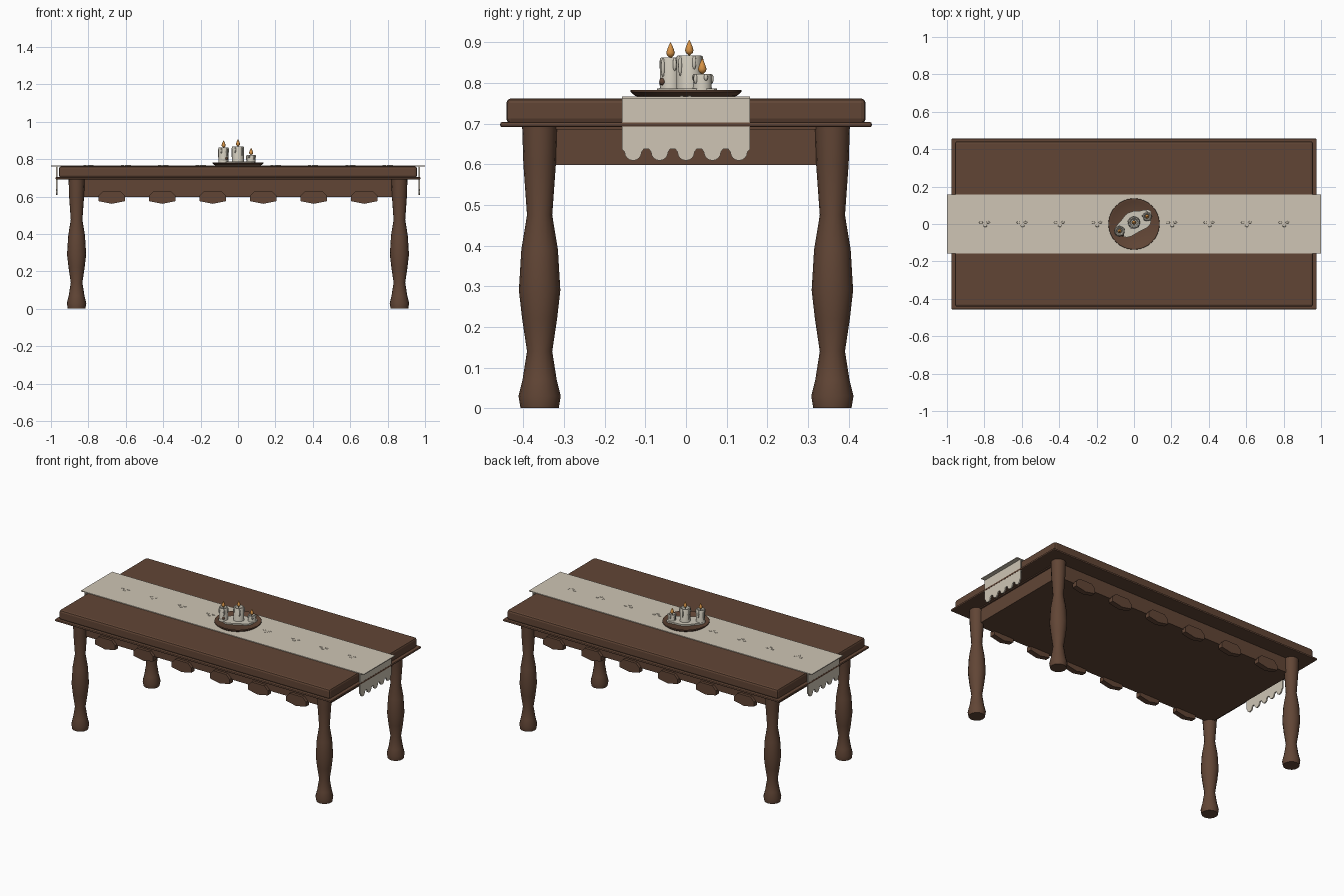
import bpy, bmesh, math
from mathutils import Matrix, Vector

cube = bpy.data.objects.get("Cube")
if cube:
    bpy.data.objects.remove(cube, do_unlink=True)


def material(name, rgb):
    m = bpy.data.materials.new(name)
    m.use_nodes = True
    m.diffuse_color = (*rgb, 1)
    m.node_tree.nodes["Principled BSDF"].inputs["Base Color"].default_value = (*rgb, 1)
    return m


WOOD = material("brown wood", (0.12, 0.06, 0.036))
CLOTH = material("cream linen", (0.62, 0.56, 0.46))
WAX = material("ivory wax", (0.62, 0.58, 0.49))
FLAME = material("orange flame", (0.68, 0.29, 0.06))
WICK = material("dark wick", (0.03, 0.02, 0.015))


def finish(bm, name, mat, smooth=None):
    bmesh.ops.recalc_face_normals(bm, faces=bm.faces)
    mesh = bpy.data.meshes.new(name)
    bm.to_mesh(mesh)
    bm.free()
    mesh.materials.append(mat)
    ob = bpy.data.objects.new(name, mesh)
    bpy.context.collection.objects.link(ob)
    if smooth:
        bpy.ops.object.select_all(action='DESELECT')
        ob.select_set(True)
        bpy.context.view_layer.objects.active = ob
        bpy.ops.object.shade_smooth_by_angle(angle=math.radians(smooth))
    return ob


def box(name, half_x, half_y, z0, z1, mat, bevel=0):
    bm = bmesh.new()
    bmesh.ops.create_cube(bm, size=1)
    for v in bm.verts:
        v.co = Vector((v.co.x * 2 * half_x, v.co.y * 2 * half_y,
                       z0 + (v.co.z + 0.5) * (z1 - z0)))
    if bevel:
        bmesh.ops.bevel(bm, geom=bm.edges[:], offset=bevel, segments=2,
                        profile=0.5, affect='EDGES')
    return finish(bm, name, mat)


def lathe(name, profile, mat, at=(0, 0, 0), sides=16, smooth=40):
    """Revolve (radius, height) points round z, with closed ends."""
    bm = bmesh.new()
    rings = []
    for r, z in profile:
        rings.append([bm.verts.new((at[0] + r * math.cos(a), at[1] + r * math.sin(a), at[2] + z))
                      for a in (2 * math.pi * i / sides for i in range(sides))])
    for low, high in zip(rings, rings[1:]):
        for i in range(sides):
            j = (i + 1) % sides
            bm.faces.new((low[i], low[j], high[j], high[i]))
    bm.faces.new(rings[0][::-1])
    bm.faces.new(rings[-1])
    return finish(bm, name, mat, smooth)


def plate(name, outline, place, depth, mat):
    """Extrude a flat outline; place maps (u, v) to a 3D point."""
    bm = bmesh.new()
    face = bm.faces.new([bm.verts.new(place(u, v)) for u, v in outline])
    out = bmesh.ops.extrude_face_region(bm, geom=[face])
    for v in out["geom"]:
        if isinstance(v, bmesh.types.BMVert):
            v.co += Vector(depth)
    return finish(bm, name, mat)


def blob(name, at, size, mat):
    bm = bmesh.new()
    bmesh.ops.create_uvsphere(bm, u_segments=10, v_segments=6, radius=1,
                              matrix=Matrix.Translation(at) @ Matrix.Diagonal((*size, 1)))
    return finish(bm, name, mat, 60)


# Table top: thick slab over a thin moulded lip, and the apron box
box("table_top", 0.957, 0.442, 0.70, 0.762, WOOD, 0.012)
box("table_lip", 0.976, 0.457, 0.691, 0.704, WOOD, 0.005)
box("apron", 0.865, 0.36, 0.598, 0.695, WOOD)
for s in (-1, 1):
    box("apron_end_rail", 0.006, 0.34, 0.685, 0.695, WOOD).location.x = s * 0.868

# Turned legs
LEG = [(0.047, 0), (0.052, 0.03), (0.042, 0.07), (0.031, 0.14), (0.043, 0.22), (0.051, 0.29),
       (0.045, 0.39), (0.031, 0.475), (0.04, 0.60), (0.043, 0.695)]
for sx in (-1, 1):
    for sy in (-1, 1):
        lathe("leg", LEG, WOOD, (sx * 0.863, sy * 0.36, 0))

# Faceted scallops along the long aprons
SCALLOP = [(-0.045, 0.63), (-0.07, 0.605), (-0.07, 0.575), (0, 0.561),
           (0.07, 0.575), (0.07, 0.605), (0.045, 0.63)]
for s in (-1, 1):
    for i in range(6):
        cx = (i - 2.5) * 0.27
        plate("apron_scallop", SCALLOP, lambda u, v: (cx + u, s * 0.345, v),
              (0, s * 0.033, 0), WOOD)

# Table runner: flat strip, hanging ends with a scalloped hem
box("runner", 1.0, 0.158, 0.761, 0.766, CLOTH)
hem = [(-0.158, 0.763), (-0.158, 0.637)]
for i in range(5):
    cy = (i - 2) * 0.065
    for k in range(9):
        a = math.pi * k / 8
        hem.append((cy - 0.021 * math.cos(a), 0.63 - 0.021 * math.sin(a)))
    if i < 4:
        hem += [(cy + 0.026, 0.637), (cy + 0.039, 0.637)]
hem += [(0.158, 0.637), (0.158, 0.763)]
for s in (-1, 1):
    plate("runner_drop", hem, lambda u, v: (s * 0.966, u, v), (s * 0.008, 0, 0), CLOTH)

# Small raised sprigs down the middle of the runner
for i in range(-4, 5):
    if i:
        for dx, dy in ((-0.018, 0.008), (0.004, -0.01), (0.02, 0.009)):
            blob("runner_sprig", (i * 0.2 + dx, dy, 0.766), (0.01, 0.006, 0.003), CLOTH)

# Round tray with a raised rim
lathe("tray", [(0.115, 0.765), (0.125, 0.768), (0.137, 0.778), (0.136, 0.782),
               (0.128, 0.782), (0.12, 0.777), (0.02, 0.777)], WOOD, sides=32)

# Pooled wax
pool = []
for i in range(28):
    a = 2 * math.pi * i / 28
    r = 1 + 0.08 * math.sin(5 * a)
    u, v = 0.105 * r * math.cos(a), 0.058 * r * math.sin(a)
    pool.append((0.88 * u - 0.48 * v, 0.48 * u + 0.88 * v + 0.005))
plate("wax_pool", pool, lambda u, v: (u, v, 0.777), (0, 0, 0.009), WAX)

# Candles: position, radius, top height
for x, y, r, top in ((0, 0.008, 0.031, 0.868), (-0.077, -0.038, 0.026, 0.862),
                     (0.07, 0.04, 0.023, 0.822)):
    lathe("candle", [(r * 1.1, 0.78), (r, 0.79), (r, top - 0.004), (r * 0.92, top),
                     (r * 0.75, top), (r * 0.55, top - 0.008), (0.002, top - 0.008)],
          WAX, (x, y, 0))
    lathe("wick", [(0.002, top - 0.008), (0.002, top + 0.008)], WICK, (x, y, 0), 6)
    lathe("flame", [(0.002, 0), (0.009, 0.006), (0.011, 0.012), (0.008, 0.022),
                    (0.004, 0.031), (0.0005, 0.038)], FLAME, (x, y, top), 10, 60)
    # Wax runs down the side
    for k in range(5):
        a = 0.4 + k * 1.27
        h = (top - 0.78) * (0.2 + 0.09 * (k % 3))
        blob("wax_drip", (x + r * math.cos(a), y + r * math.sin(a), top - h),
             (0.005, 0.005, h), WAX)

# Melted lump and dark bead beside the left candle
blob("wax_lump", (-0.077, -0.05, 0.80), (0.02, 0.016, 0.02), WAX)
blob("dark_bead", (-0.062, -0.058, 0.803), (0.008, 0.008, 0.009), WOOD)
